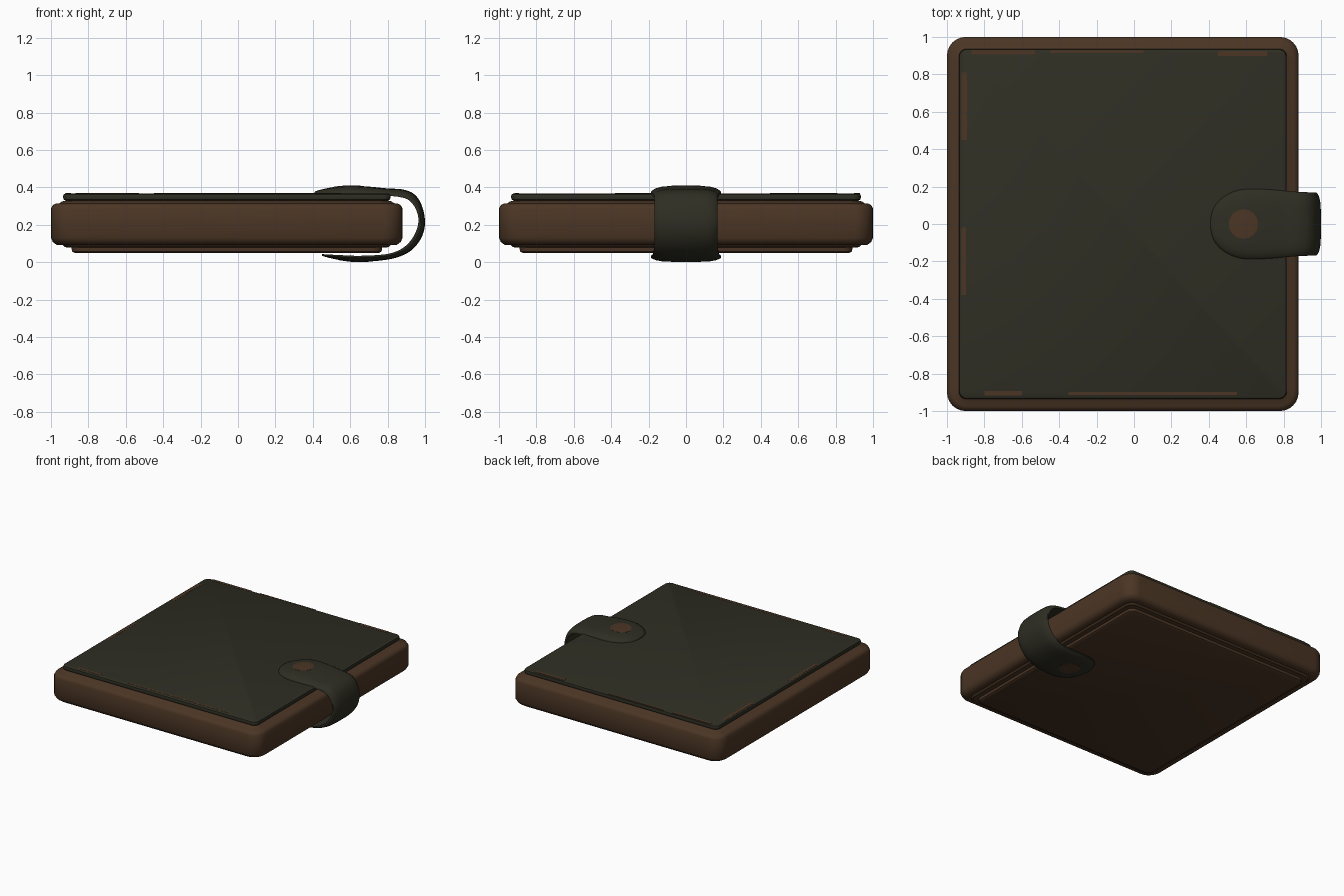
import bpy, bmesh, math
from mathutils import Vector
from mathutils.bvhtree import BVHTree

if "Cube" in bpy.data.objects:
    bpy.data.objects.remove(bpy.data.objects["Cube"])


def material(name, rgb):
    m = bpy.data.materials.new(name)
    m.diffuse_color = (*rgb, 1)
    m.use_nodes = True
    m.node_tree.nodes["Principled BSDF"].inputs["Base Color"].default_value = m.diffuse_color
    return m


GREEN = material("dark olive leather", (0.028, 0.027, 0.017))
BROWN = material("brown leather", (0.070, 0.036, 0.018))


def finish(name, bm, mat, angle=35):
    bmesh.ops.recalc_face_normals(bm, faces=bm.faces)
    me = bpy.data.meshes.new(name)
    bm.to_mesh(me)
    bm.free()
    me.materials.append(mat)
    ob = bpy.data.objects.new(name, me)
    bpy.context.collection.objects.link(ob)
    bpy.ops.object.select_all(action='DESELECT')
    ob.select_set(True)
    bpy.context.view_layer.objects.active = ob
    bpy.ops.object.shade_smooth_by_angle(angle=math.radians(angle))
    return ob


def slab(name, profile, mat):
    """Stack of rounded rectangles: (inset from the outer edge, z, corner radius)."""
    bm = bmesh.new()
    rings = []
    for inset, z, r in profile:
        hx, hy, ring = 0.94 - inset, 1.0 - inset, []
        for k, (sx, sy) in enumerate([(1, 1), (-1, 1), (-1, -1), (1, -1)]):
            for i in range(7):
                a = math.pi / 2 * (k + i / 6)
                ring.append(bm.verts.new((-0.06 + sx * (hx - r) + r * math.cos(a),
                                          sy * (hy - r) + r * math.sin(a), z)))
        rings.append(ring)
    n = len(rings[0])
    for a, b in zip(rings, rings[1:]):
        for i in range(n):
            bm.faces.new((a[i], a[(i + 1) % n], b[(i + 1) % n], b[i]))
    bm.faces.new(rings[0])
    bm.faces.new(rings[-1])
    return finish(name, bm, mat)


# Padded body with stepped back panel
slab("book_body", [(0.125, 0.05, 0.04), (0.112, 0.058, 0.05), (0.11, 0.078, 0.05),
                   (0.075, 0.08, 0.06), (0.062, 0.092, 0.07), (0.03, 0.093, 0.09),
                   (0.01, 0.108, 0.1), (0.0, 0.13, 0.1), (0.0, 0.285, 0.1),
                   (0.008, 0.303, 0.1), (0.025, 0.313, 0.09), (0.045, 0.315, 0.08),
                   (0.06, 0.325, 0.06), (0.085, 0.33, 0.05)], BROWN)

# Front cover panel
slab("front_cover", [(0.08, 0.328, 0.03), (0.067, 0.336, 0.04), (0.064, 0.35, 0.04),
                     (0.067, 0.362, 0.04), (0.078, 0.368, 0.03)], GREEN)

# Worn patches along the cover rim: centre x, centre y, length x, length y
for i, (x, y, lx, ly) in enumerate([(-0.908, 0.63, 0.03, 0.36), (-0.91, -0.2, 0.025, 0.36),
                                    (-0.7, 0.918, 0.34, 0.022), (-0.2, 0.922, 0.5, 0.014),
                                    (0.58, 0.912, 0.26, 0.025), (-0.7, -0.905, 0.2, 0.022),
                                    (0.1, -0.905, 0.9, 0.016)]):
    bm = bmesh.new()
    bmesh.ops.create_cube(bm, size=1)
    for v in bm.verts:
        v.co = (x + v.co.x * lx, y + v.co.y * ly, 0.3665 + v.co.z * 0.005)
    finish(f"worn_edge_{i + 1}", bm, BROWN)

# Strap stations: outer x, outer z, inner x, inner z, half width
S = [(0.408, 0.375, 0.41, 0.36, 0.025), (0.425, 0.383, 0.425, 0.36, 0.085),
     (0.47, 0.394, 0.47, 0.36, 0.138), (0.53, 0.404, 0.53, 0.36, 0.172),
     (0.60, 0.409, 0.60, 0.36, 0.187), (0.70, 0.404, 0.70, 0.36, 0.186),
     (0.80, 0.394, 0.80, 0.355, 0.178), (0.88, 0.389, 0.87, 0.347, 0.172),
     (0.94, 0.365, 0.915, 0.33, 0.170), (0.98, 0.31, 0.95, 0.285, 0.168),
     (1.00, 0.22, 0.965, 0.22, 0.168), (0.985, 0.14, 0.945, 0.15, 0.168),
     (0.935, 0.07, 0.90, 0.09, 0.170), (0.865, 0.03, 0.84, 0.055, 0.174),
     (0.78, 0.011, 0.77, 0.040, 0.180), (0.65, 0.001, 0.65, 0.034, 0.187),
     (0.56, 0.009, 0.56, 0.037, 0.175), (0.50, 0.020, 0.50, 0.040, 0.140),
     (0.465, 0.029, 0.465, 0.042, 0.09), (0.45, 0.034, 0.45, 0.043, 0.025)]


def smooth_path(pts, steps=4):
    pts = [Vector(p) for p in pts]
    out = []
    for i in range(len(pts) - 1):
        p0, p1, p2 = pts[max(i - 1, 0)], pts[i], pts[i + 1]
        p3 = pts[min(i + 2, len(pts) - 1)]
        for s in range(steps):
            t = s / steps
            out.append(0.5 * (2 * p1 + (p2 - p0) * t + (2 * p0 - 5 * p1 + 4 * p2 - p3) * t * t
                              + (3 * p1 - p0 - 3 * p2 + p3) * t ** 3))
    return out + [pts[-1]]


# Closing strap, crowned across its width
bm = bmesh.new()
rows = []
COLS = [math.sin(math.pi / 2 * (j / 6 - 1)) for j in range(13)]
for xo, zo, xi, zi, w in smooth_path(S):
    outer, inner = [], []
    for c in COLS:
        drop = 0.18 * c * c + 0.5 * c ** 8
        outer.append(bm.verts.new((xo + (xi - xo) * drop, c * w, zo + (zi - zo) * drop)))
        inner.append(bm.verts.new((xi, c * w, zi)))
    rows.append(outer + inner[::-1])
n = len(rows[0])
for a, b in zip(rows, rows[1:]):
    for i in range(n):
        bm.faces.new((a[i], a[(i + 1) % n], b[(i + 1) % n], b[i]))
bm.faces.new(rows[0])
bm.faces.new(rows[-1])
bmesh.ops.recalc_face_normals(bm, faces=bm.faces)
tree = BVHTree.FromBMesh(bm)
finish("closing_strap", bm, GREEN, 50)

# Snap buttons draped on the strap, above and below
for name, cx, side in [("top_snap", 0.585, 1), ("bottom_snap", 0.62, -1)]:
    bm = bmesh.new()
    rings = []
    for r in (0.02, 0.05, 0.079):
        ring = []
        for i in range(16):
            a = math.tau * i / 16
            x, y = cx + r * math.cos(a), r * math.sin(a)
            hit = tree.ray_cast(Vector((x, y, side)), Vector((0, 0, -side)))[0]
            ring.append(bm.verts.new((x, y, hit.z + side * 0.0015)))
        rings.append(ring)
    for a, b in zip(rings, rings[1:]):
        for i in range(16):
            bm.faces.new((a[i], b[i], b[(i + 1) % 16], a[(i + 1) % 16]))
    bm.faces.new(rings[0])
    bmesh.ops.recalc_face_normals(bm, faces=bm.faces)
    bm.faces.ensure_lookup_table()
    if bm.faces[0].normal.z * side < 0:
        bmesh.ops.reverse_faces(bm, faces=bm.faces)
    me_faces = list(bm.faces)
    bmesh.ops.solidify(bm, geom=me_faces, thickness=0.004)
    finish(name, bm, BROWN)
